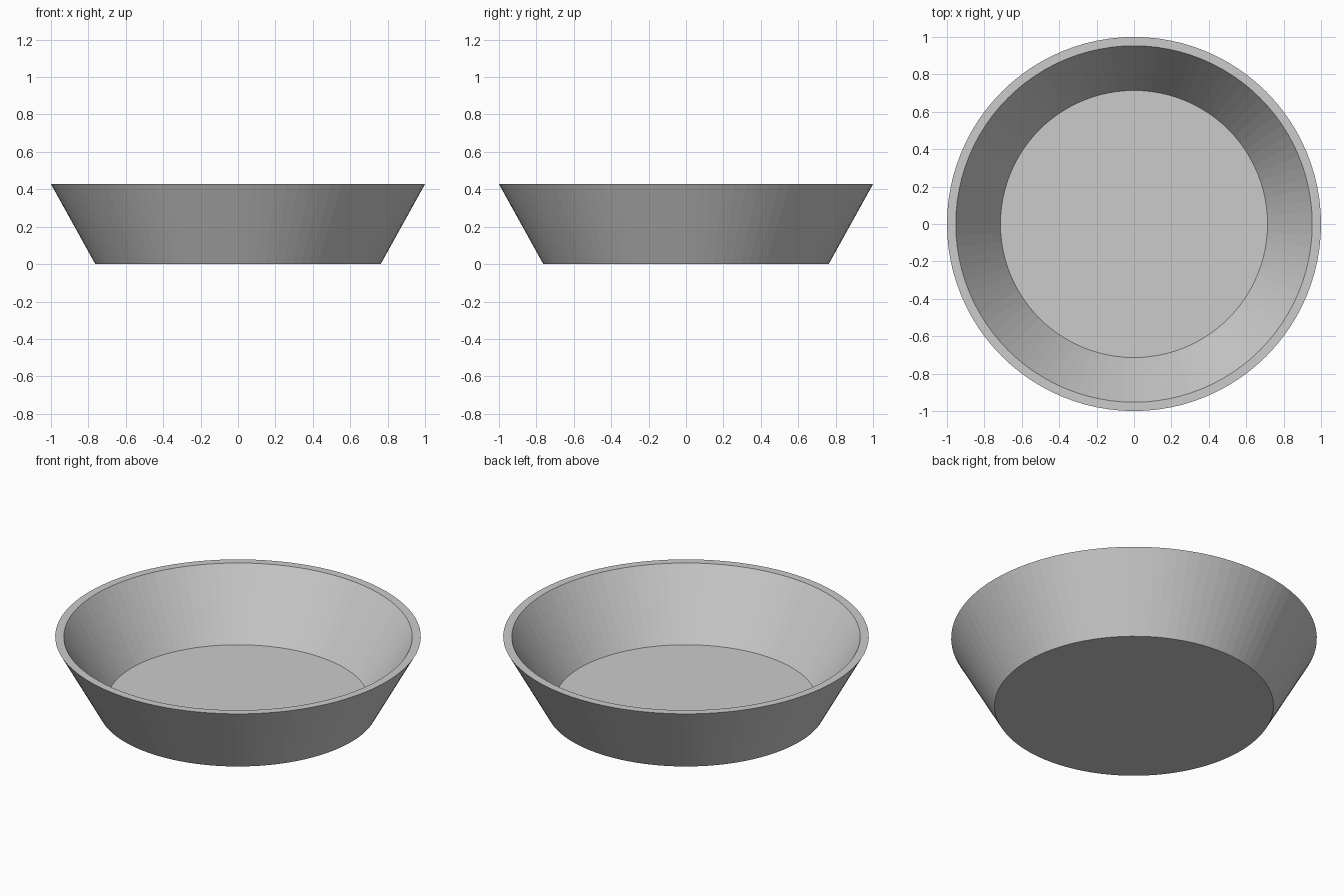
import bpy, bmesh
from math import cos, sin, pi

if "Cube" in bpy.data.objects:
    bpy.data.objects.remove(bpy.data.objects["Cube"])

SIDES = 96

# Cross-section (radius, height): outer base, outer rim, inner rim, inner floor
PROFILE = [(0.763, 0.0), (1.0, 0.428), (0.953, 0.428), (0.714, 0.046)]


def lathe(name, profile, sides):
    bm = bmesh.new()
    rings = [[bm.verts.new((r * cos(2 * pi * i / sides), r * sin(2 * pi * i / sides), z))
              for i in range(sides)] for r, z in profile]
    # Walls and rim
    for a, b in zip(rings, rings[1:]):
        for i in range(sides):
            j = (i + 1) % sides
            bm.faces.new((a[i], a[j], b[j], b[i]))
    # Underside and inner floor
    bm.faces.new(rings[0][::-1])
    bm.faces.new(rings[-1])
    bmesh.ops.recalc_face_normals(bm, faces=bm.faces)
    mesh = bpy.data.meshes.new(name)
    bm.to_mesh(mesh)
    bm.free()
    obj = bpy.data.objects.new(name, mesh)
    bpy.context.collection.objects.link(obj)
    return obj


# Tapered open dish
lathe("dish", PROFILE, SIDES)
